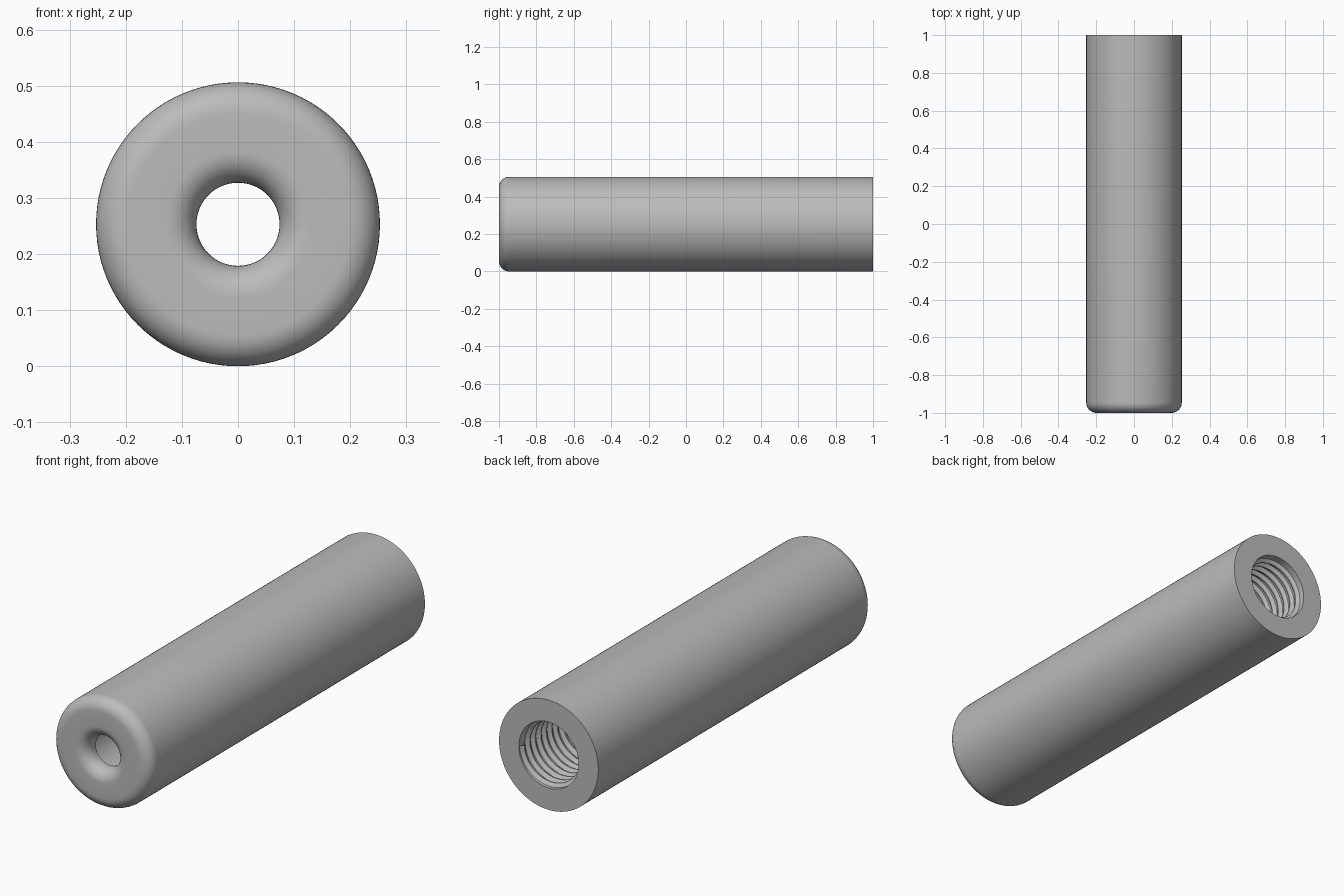
import bpy, bmesh
from math import sin, cos, pi, radians

R, HOLE, BORE, CREST = 0.253, 0.074, 0.152, 0.136
FRONT, BACK, FILLET = -1.0, 1.0, 0.055
SEGMENTS = 96

if "Cube" in bpy.data.objects:
    bpy.data.objects.remove(bpy.data.objects["Cube"], do_unlink=True)

grey = bpy.data.materials.new("plain_grey")
grey.use_nodes = True
grey.diffuse_color = (0.5, 0.5, 0.5, 1)
grey.node_tree.nodes["Principled BSDF"].inputs["Base Color"].default_value = (0.5, 0.5, 0.5, 1)


def add_object(name, bm):
    mesh = bpy.data.meshes.new(name)
    bm.to_mesh(mesh)
    bm.free()
    mesh.materials.append(grey)
    obj = bpy.data.objects.new(name, mesh)
    bpy.context.collection.objects.link(obj)
    obj.location.z = R
    return obj


def arc(cx, cy, radius, start, end, steps=10):
    angles = [radians(start + (end - start) * i / steps) for i in range(steps + 1)]
    return [(cx + radius * cos(a), cy + radius * sin(a)) for a in angles]


# Barrel: closed (radius, y) section turned around the y axis
section = [(R, BACK)]
section += arc(R - FILLET, FRONT + FILLET, FILLET, 0, -90)
section += arc(HOLE + FILLET, FRONT + FILLET, FILLET, -90, -180)
section += [(HOLE, FRONT + 0.07), (CREST, FRONT + 0.07),
            (CREST, 0.4), (BORE, 0.42), (BORE, BACK)]
bm = bmesh.new()
verts = [bm.verts.new((r, y, 0)) for r, y in section]
edges = [bm.edges.new((a, b)) for a, b in zip(verts, verts[1:] + verts[:1])]
bmesh.ops.spin(bm, geom=verts + edges, cent=(0, 0, 0), axis=(0, 1, 0),
               angle=2 * pi, steps=SEGMENTS, use_merge=True)
bmesh.ops.remove_doubles(bm, verts=bm.verts, dist=0.00001)
bmesh.ops.recalc_face_normals(bm, faces=bm.faces)
barrel = add_object("barrel", bm)

# Internal thread: a ridge wound along the bore wall
PITCH, TURNS = 0.04, 14
bm = bmesh.new()
verts = [bm.verts.new((r, y, 0)) for r, y in
         [(BORE + 0.004, -0.017), (CREST, -0.003), (CREST, 0.003), (BORE + 0.004, 0.017)]]
steps = SEGMENTS * TURNS
bmesh.ops.spin(bm, geom=verts + [bm.edges.new(p) for p in zip(verts, verts[1:])],
               cent=(0, 0, 0), axis=(0, 1, 0), dvec=(0, -PITCH / SEGMENTS, 0),
               angle=2 * pi * TURNS, steps=steps)
bmesh.ops.recalc_face_normals(bm, faces=bm.faces)
# The ridge faces the bore axis
bm.faces.ensure_lookup_table()
probe = bm.faces[0]
centre = probe.calc_center_median()
if probe.normal.x * centre.x + probe.normal.z * centre.z > 0:
    bmesh.ops.reverse_faces(bm, faces=bm.faces)
thread = add_object("bore_thread", bm)
thread.location.y = BACK - 0.02

# Smooth shading with crisp rims
bpy.ops.object.select_all(action='DESELECT')
for obj in (barrel, thread):
    obj.select_set(True)
bpy.context.view_layer.objects.active = barrel
bpy.ops.object.shade_smooth_by_angle(angle=radians(30))
